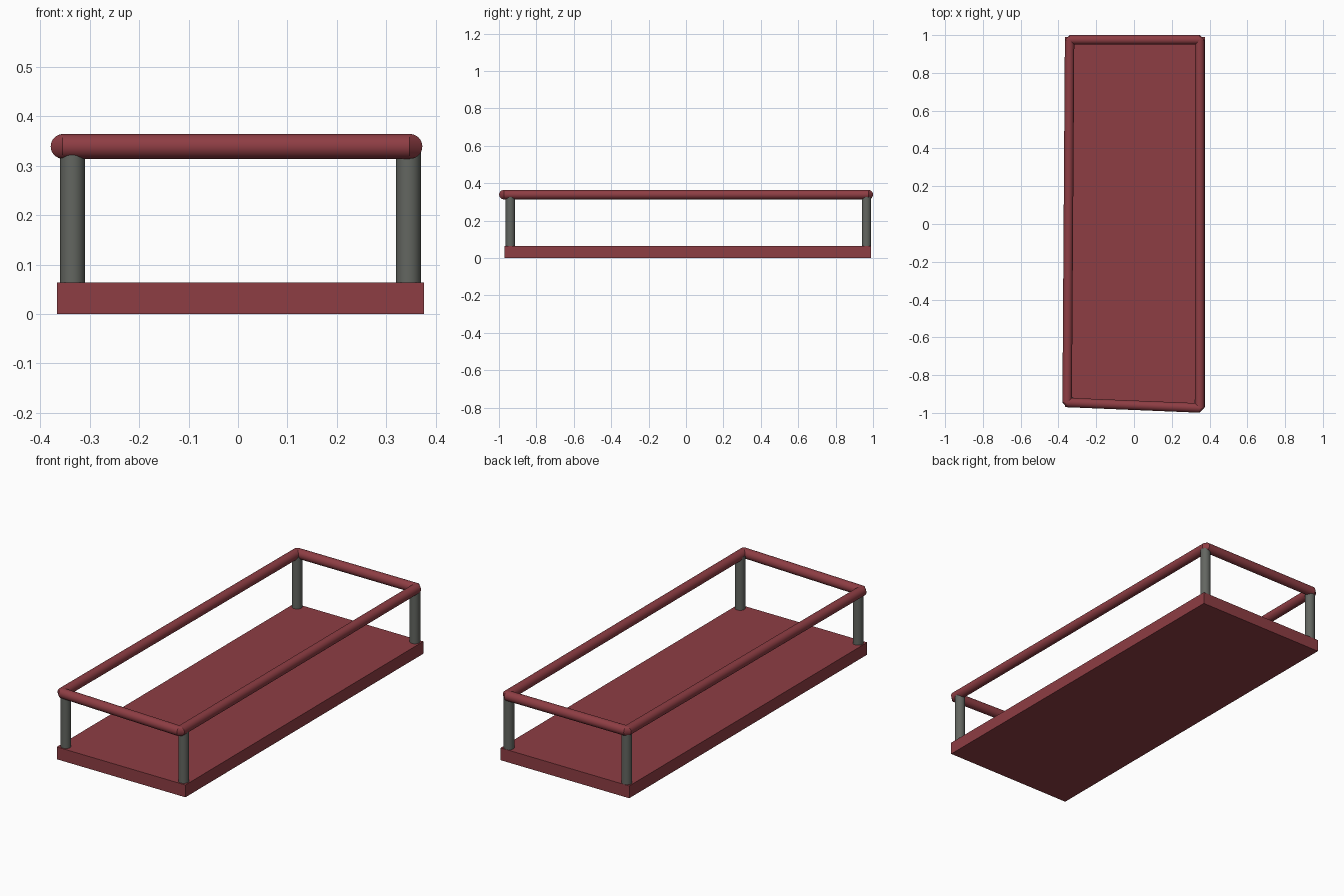
import bpy, bmesh
from mathutils import Vector, Matrix

if "Cube" in bpy.data.objects:
    bpy.data.objects.remove(bpy.data.objects["Cube"])

R = 0.025        # radius of rails and posts
RAIL_Z = 0.339   # rail centre height
SLAB_TOP = 0.064


def material(name, rgb):
    m = bpy.data.materials.new(name)
    m.diffuse_color = (*rgb, 1)
    m.use_nodes = True
    m.node_tree.nodes["Principled BSDF"].inputs["Base Color"].default_value = m.diffuse_color
    return m


red = material("dark red", (0.27, 0.047, 0.057))
grey = material("grey metal", (0.125, 0.133, 0.118))


def finish(name, bm, mat, smooth=True):
    bmesh.ops.recalc_face_normals(bm, faces=bm.faces)
    me = bpy.data.meshes.new(name)
    bm.to_mesh(me)
    bm.free()
    me.materials.append(mat)
    ob = bpy.data.objects.new(name, me)
    bpy.context.collection.objects.link(ob)
    if smooth:
        bpy.ops.object.select_all(action='DESELECT')
        ob.select_set(True)
        bpy.context.view_layer.objects.active = ob
        bpy.ops.object.shade_smooth_by_angle(angle=0.6)
    return ob


def tube(name, a, b, mat):
    a, b = Vector(a), Vector(b)
    d = b - a
    rot = d.to_track_quat('Z', 'Y').to_matrix().to_4x4()
    bm = bmesh.new()
    bmesh.ops.create_cone(bm, cap_ends=True, segments=32, radius1=R, radius2=R,
                          depth=d.length, matrix=Matrix.Translation((a + b) / 2) @ rot)
    return finish(name, bm, mat)


def corner(name, p, prev, nxt):
    # chamfered joint: hull of the two rail end circles
    bm = bmesh.new()
    for q in (prev, nxt):
        rot = (Vector(q) - Vector(p)).to_track_quat('Z', 'Y').to_matrix().to_4x4()
        bmesh.ops.create_circle(bm, segments=32, radius=R,
                                matrix=Matrix.Translation(p) @ rot)
    res = bmesh.ops.convex_hull(bm, input=bm.verts[:])
    bmesh.ops.dissolve_limit(bm, angle_limit=0.01, verts=bm.verts[:], edges=bm.edges[:])
    return finish(name, bm, red)


# base slab
bm = bmesh.new()
bmesh.ops.create_cube(bm, size=1, matrix=Matrix.Translation((0.005, 0.01, SLAB_TOP / 2))
                      @ Matrix.Diagonal((0.742, 1.96, SLAB_TOP, 1)))
finish("base_slab", bm, red, False)

# corner posts
for side, x in (("left", -0.335), ("right", 0.345)):
    for end, y in (("front", -0.939), ("back", 0.965)):
        tube(f"{end}_{side}_post", (x, y, SLAB_TOP - 0.01), (x, y, RAIL_Z), grey)

# slightly skewed rail loop
loop = [(-0.354, -0.945, RAIL_Z), (0.348, -0.974, RAIL_Z),
        (0.348, 0.975, RAIL_Z), (-0.341, 0.975, RAIL_Z)]
for i, label in enumerate(("front", "right", "back", "left")):
    tube(f"{label}_rail", loop[i], loop[(i + 1) % 4], red)
    corner(f"{label}_rail_corner", loop[i], loop[i - 1], loop[(i + 1) % 4])
